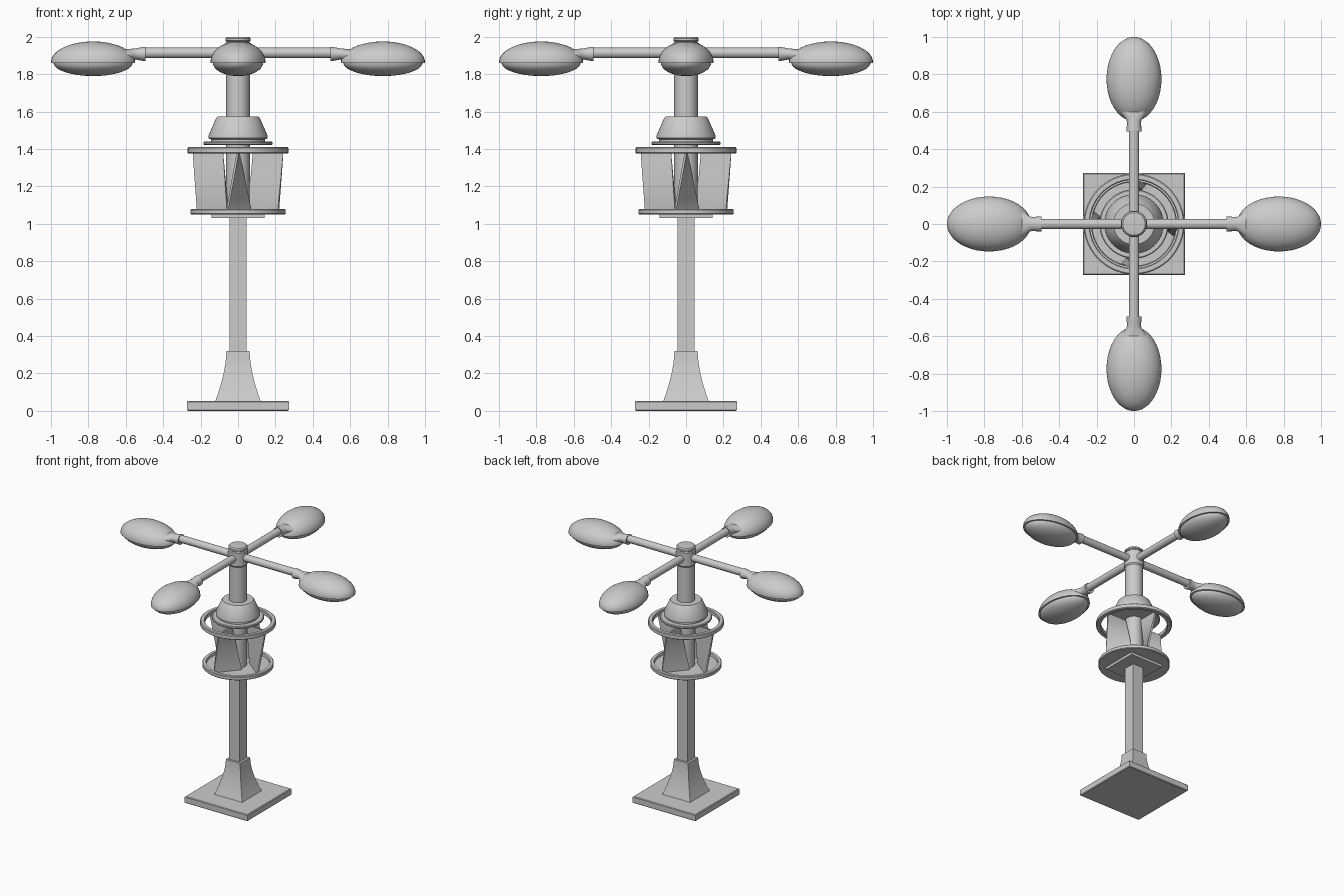
import bpy, bmesh
from math import sin, cos, pi, radians, sqrt

if "Cube" in bpy.data.objects:
    bpy.data.objects.remove(bpy.data.objects["Cube"])


def loft(name, rings, cap=True, closed=False, turn=0.0):
    """Skin a list of equal-length point rings into one object."""
    bm = bmesh.new()
    vs = [[bm.verts.new(p) for p in r] for r in rings]
    n = len(vs[0])
    pairs = list(zip(vs, vs[1:])) + ([(vs[-1], vs[0])] if closed else [])
    for a, b in pairs:
        for i in range(n):
            j = (i + 1) % n
            bm.faces.new((a[i], a[j], b[j], b[i]))
    if cap and not closed:
        bm.faces.new(vs[0][::-1])
        bm.faces.new(vs[-1])
    bmesh.ops.recalc_face_normals(bm, faces=bm.faces)
    me = bpy.data.meshes.new(name)
    bm.to_mesh(me)
    bm.free()
    me.shade_smooth()
    me.set_sharp_from_angle(angle=radians(32))
    ob = bpy.data.objects.new(name, me)
    ob.rotation_euler.z = turn
    bpy.context.collection.objects.link(ob)
    return ob


def lathe(name, prof, n=48, closed=False):
    return loft(name, [[(r * cos(2 * pi * i / n), r * sin(2 * pi * i / n), z)
                        for i in range(n)] for r, z in prof], closed=closed)


def square(name, prof):
    return loft(name, [[(-h, -h, z), (h, -h, z), (h, h, z), (-h, h, z)] for h, z in prof])


def oval_x(x, ry, rz, zc, n=24):
    return [(x, ry * cos(2 * pi * i / n), zc + rz * sin(2 * pi * i / n)) for i in range(n)]


def oval_z(cx, rx, ry, z, n=40):
    return [(cx + rx * cos(2 * pi * i / n), ry * sin(2 * pi * i / n), z) for i in range(n)]


# Base, flared foot and square post
square("base_plate", [(.268, 0), (.273, .005), (.273, .047), (.268, .052)])
foot = []
for i in range(9):
    t = i / 8
    foot.append((.062 + .06 * (1 - t) ** 1.7, .05 + .27 * t))
square("flared_foot", foot)
square("lower_post", [(.045, .31), (.045, 1.04)])

# Turbine cage: mounting plate, lower dish, open upper ring
square("mounting_plate", [(.141, 1.03), (.141, 1.052)])
lathe("lower_dish", [(.25, 1.05), (.255, 1.055), (.255, 1.075), (.25, 1.08),
                     (.228, 1.08), (.225, 1.06)])
lathe("upper_ring", [(.264, 1.375), (.27, 1.38), (.27, 1.405), (.264, 1.41),
                     (.241, 1.41), (.236, 1.405), (.236, 1.38), (.241, 1.375)], closed=True)

# Four twisted blades
blade = []
for i in range(13):
    t = i / 12
    ix, iy = .07 * (1 - t), -.055 - .025 * t
    ox, oy = -.06 * (1 - t), -.215 - .028 * t
    dx, dy = ox - ix, oy - iy
    k = .006 / sqrt(dx * dx + dy * dy)
    nx, ny, z = -dy * k, dx * k, 1.06 + .33 * t
    blade.append([(ix + nx, iy + ny, z), (ox + nx, oy + ny, z),
                  (ox - nx, oy - ny, z), (ix - nx, iy - ny, z)])
for i in range(4):
    loft(f"turbine_blade_{i + 1}", blade, turn=i * pi / 2)

# Central column, conical housing, hub
lathe("column", [(.063, 1.06), (.063, 1.88)])
lathe("housing_flange", [(.18, 1.422), (.185, 1.427), (.185, 1.436), (.18, 1.441)])
lathe("housing", [(.145, 1.44), (.145, 1.452), (.158, 1.458), (.158, 1.472),
                  (.117, 1.565), (.11, 1.573)])
lathe("hub", [(.063, 1.85), (.07, 1.86), (.07, 1.965), (.062, 1.97), (.062, 1.975),
              (.068, 1.979), (.068, 1.99), (.06, 1.998), (.045, 2.0)])

# Four arms with lamp heads
CX, RIM = .775, 1.865
dome = [oval_z(CX, .225, .147, RIM - .005)]
dome += [oval_z(CX, .225 * cos(a), .147 * cos(a), RIM + .11 * sin(a))
         for a in (pi / 2 * i / 12 for i in range(12))]
dome.append(oval_z(CX, .01, .007, RIM + .11))
lens = [oval_z(CX, .212 * cos(a), .135 * cos(a), RIM - .003 - .072 * sin(a))
        for a in (pi / 2 * i / 10 for i in range(10))]
lens.append(oval_z(CX, .01, .007, RIM - .075))
neck = [oval_x(*s) for s in ((.495, .041, .038, 1.908), (.505, .041, .038, 1.908),
                             (.545, .036, .03, 1.908), (.56, .042, .031, 1.906),
                             (.59, .066, .034, 1.9), (.64, .09, .03, 1.898))]
arm = [oval_x(x, .028, .028, 1.914) for x in (.03, .52)]
for i in range(4):
    a = i * pi / 2
    loft(f"arm_{i + 1}", arm, turn=a)
    loft(f"lamp_neck_{i + 1}", neck, turn=a)
    loft(f"lamp_shell_{i + 1}", dome, turn=a)
    loft(f"lamp_lens_{i + 1}", lens, turn=a)
